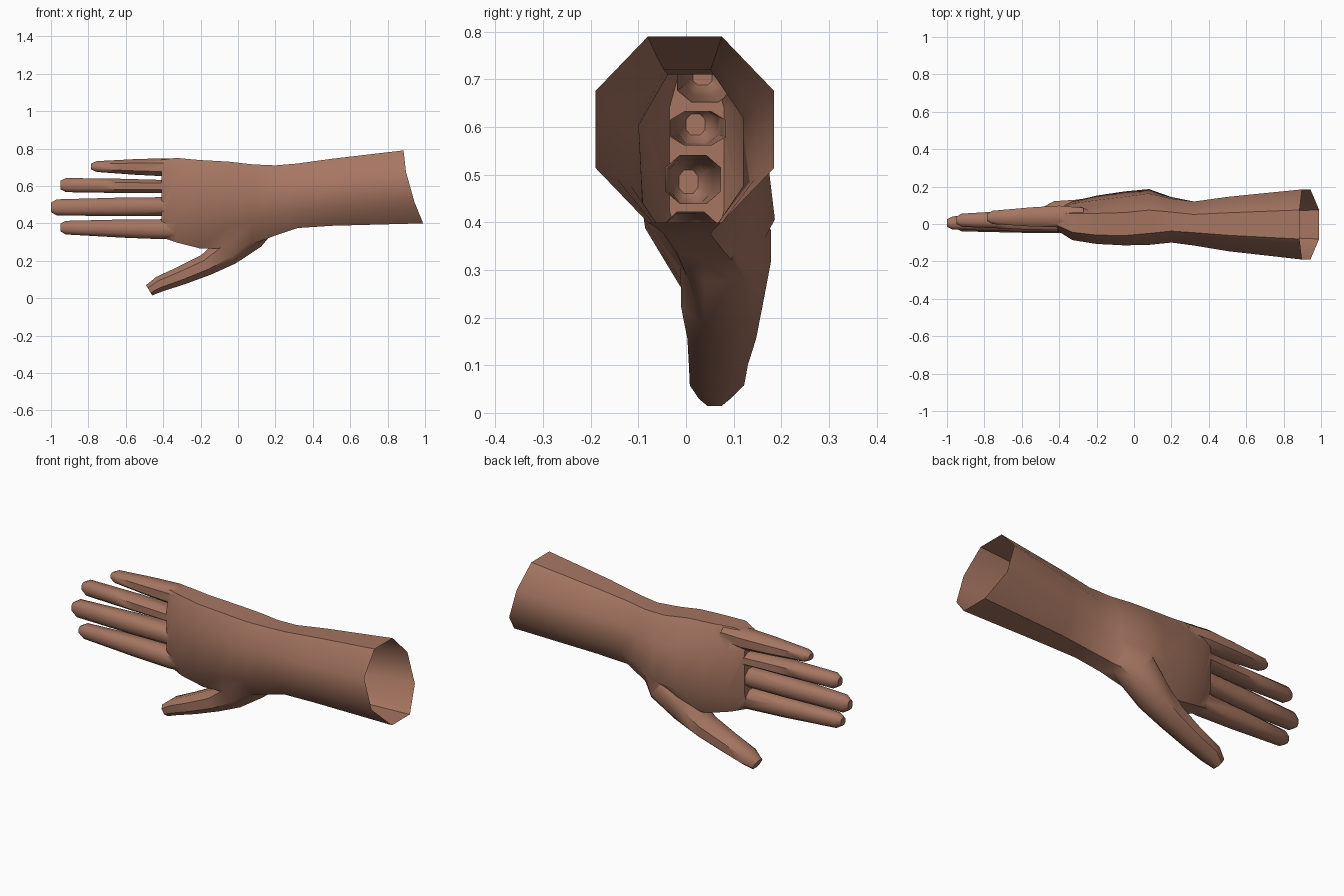
import bpy, bmesh, math
from mathutils import Vector

if "Cube" in bpy.data.objects:
    bpy.data.objects.remove(bpy.data.objects["Cube"])

SIDES = 8
skin = bpy.data.materials.new("brown skin")
skin.use_nodes = True
COLOR = (0.38, 0.18, 0.12, 1)
skin.diffuse_color = COLOR
skin.node_tree.nodes["Principled BSDF"].inputs["Base Color"].default_value = COLOR


def ring(center, side, up, power=1.0):
    """Flat-topped octagon; a lower power makes it boxier."""
    points = []
    for i in range(SIDES):
        a = math.tau * (i + 0.5) / SIDES
        limit = math.cos(math.pi / SIDES)
        c, s = [math.copysign(abs(v / limit) ** power, v) for v in (math.cos(a), math.sin(a))]
        points.append(Vector(center) + Vector(side) * c + Vector(up) * s)
    return points


def loft(name, rings):
    """Closed tube through the rings."""
    bm = bmesh.new()
    loops = [[bm.verts.new(p) for p in r] for r in rings]
    for a, b in zip(loops, loops[1:]):
        for i in range(SIDES):
            j = (i + 1) % SIDES
            bm.faces.new((a[i], a[j], b[j], b[i]))
    for loop in (loops[0], loops[-1]):
        hub = bm.verts.new(sum((v.co for v in loop), Vector()) / SIDES)
        for i in range(SIDES):
            bm.faces.new((loop[i], loop[(i + 1) % SIDES], hub))
    bmesh.ops.recalc_face_normals(bm, faces=bm.faces)
    mesh = bpy.data.meshes.new(name)
    bm.to_mesh(mesh)
    bm.free()
    mesh.materials.append(skin)
    obj = bpy.data.objects.new(name, mesh)
    bpy.context.collection.objects.link(obj)
    return obj


# Forearm and palm: x, z low, z high, y low, y high, lean, boxiness
sections = [
    (0.885, 0.40, 0.79, -0.19, 0.185, 0, 1),
    (0.50, 0.387, 0.745, -0.145, 0.145, 0, 1),
    (0.32, 0.375, 0.72, -0.115, 0.12, 0, 1),
    (0.20, 0.335, 0.71, -0.095, 0.14, 0.05, 0.95),
    (0.08, 0.29, 0.715, -0.10, 0.175, 0.12, 0.9),
    (-0.05, 0.265, 0.73, -0.10, 0.16, 0.13, 0.85),
    (-0.20, 0.265, 0.738, -0.095, 0.14, 0.1, 0.8),
    (-0.33, 0.298, 0.75, -0.08, 0.115, 0.05, 0.75),
    (-0.41, 0.325, 0.74, -0.035, 0.08, 0, 0.75),
]
arm_rings = []
for x, z0, z1, y0, y1, lean, power in sections:
    rz = (z1 - z0) / 2
    arm_rings.append(ring((x, (y0 + y1) / 2, (z0 + z1) / 2), (0, (y1 - y0) / 2, 0),
                          (0, -lean * rz, rz), power))
# Slanted cuff: the lower rim reaches further out
for p in arm_rings[0]:
    p.x += 0.105 * max(0, (0.79 - p.z) / 0.39) ** 1.7
hand = loft("hand_and_forearm", arm_rings)

# Fingers: name, tip x, tip z low/high, base z low/high, tip y, base y
fingers = [
    ("index_finger", -0.95, 0.34, 0.415, 0.315, 0.422, -0.005, 0.01),
    ("middle_finger", -1.0, 0.44, 0.53, 0.44, 0.54, 0.005, 0.015),
    ("ring_finger", -0.95, 0.565, 0.645, 0.562, 0.632, 0.02, 0.025),
    ("little_finger", -0.785, 0.675, 0.733, 0.652, 0.748, 0.035, 0.04),
]
BASE = -0.40
parts = []
for name, tip, t0, t1, b0, b1, ty, by in fingers:
    rings = []
    for x, size in ((tip, 0.55), (tip + 0.03, 0.95), (tip * 0.6 + BASE * 0.4, 1),
                    (tip * 0.4 + BASE * 0.6, 1.03), (BASE, 1), (-0.27, 0.8)):
        t = min(1, (x - tip) / (BASE - tip))
        low, high = t0 + (b0 - t0) * t, t1 + (b1 - t1) * t
        thick = 0.036 + 0.022 * t
        rings.append(ring((x, ty + (by - ty) * t, (low + high) / 2), (0, thick * size, 0),
                          (0, 0, (high - low) / 2 * size), 0.8))
    parts.append(loft(name, rings))

# Thumb: x, y, z, half width, half thickness
path = [
    (-0.475, 0.06, 0.042, 0.032, 0.033),
    (-0.42, 0.065, 0.075, 0.042, 0.057),
    (-0.30, 0.068, 0.122, 0.05, 0.062),
    (-0.17, 0.075, 0.178, 0.058, 0.072),
    (-0.06, 0.075, 0.25, 0.08, 0.085),
    (0.06, 0.083, 0.35, 0.098, 0.095),
    (0.18, 0.05, 0.45, 0.07, 0.06),
]
rings = []
for i, (x, y, z, width, thick) in enumerate(path):
    a, b = path[max(0, i - 1)], path[min(len(path) - 1, i + 1)]
    across = Vector((a[2] - b[2], 0, b[0] - a[0])).normalized() * width
    rings.append(ring((x, y, z), (0, thick, 0), across, 0.9))
parts.append(loft("thumb", rings))

# Fuse the digits into the hand
bpy.context.view_layer.objects.active = hand
for part in parts:
    union = hand.modifiers.new("union", 'BOOLEAN')
    union.operation = 'UNION'
    union.solver = 'EXACT'
    union.object = part
    bpy.ops.object.modifier_apply(modifier=union.name)
    bpy.data.objects.remove(part)

# Open the cuff so the arm is hollow
bm = bmesh.new()
bm.from_mesh(hand.data)
cuff = [f for f in bm.faces if all(v.co.x > 0.87 for v in f.verts)]
bmesh.ops.delete(bm, geom=cuff, context='FACES')
bm.to_mesh(hand.data)
bm.free()

bpy.ops.object.select_all(action='DESELECT')
hand.select_set(True)
bpy.ops.object.shade_smooth_by_angle(angle=math.radians(48))
